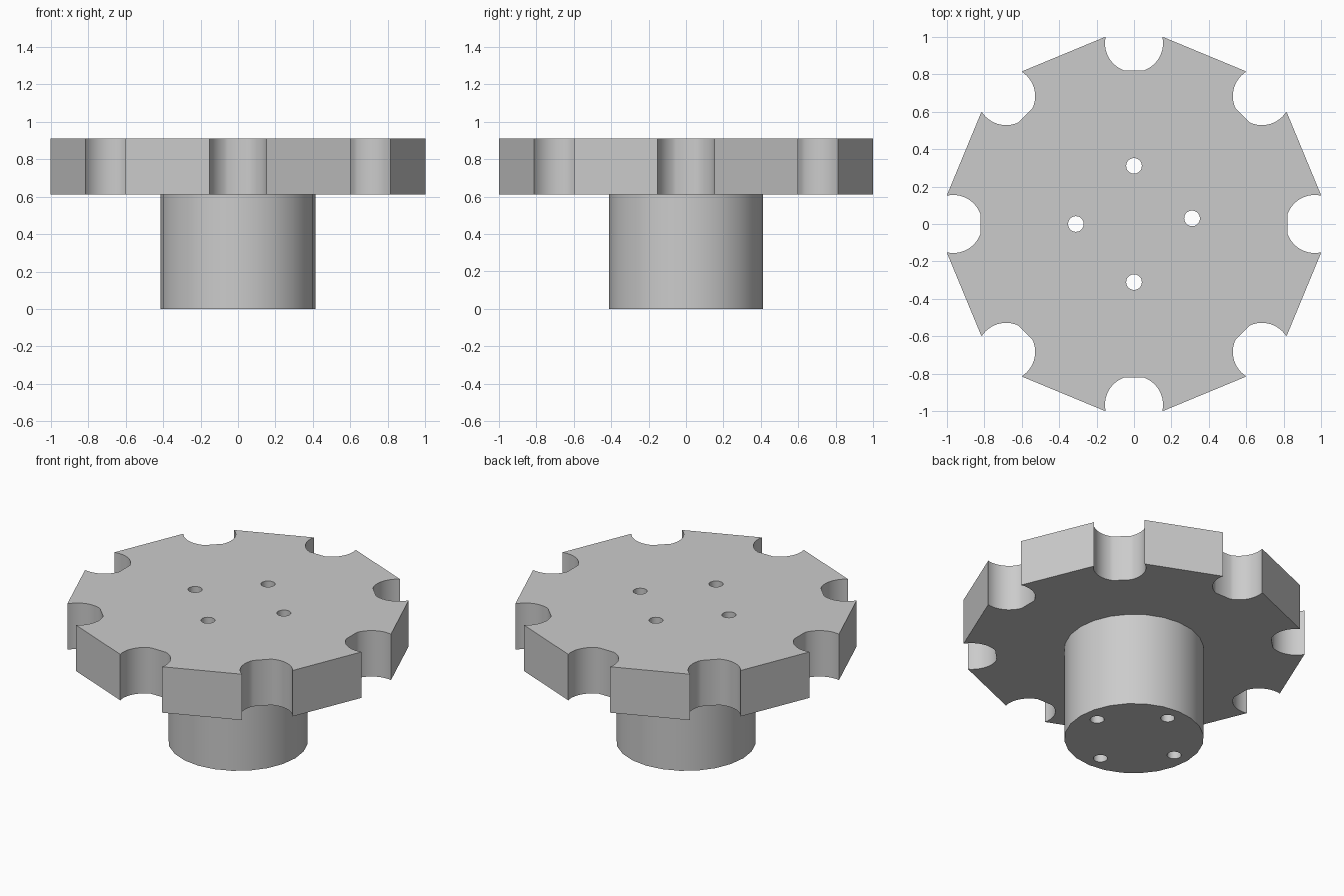
import bpy, bmesh, math
from mathutils import Matrix, Vector

if "Cube" in bpy.data.objects:
    bpy.data.objects.remove(bpy.data.objects["Cube"])

PLATE_BOTTOM, PLATE_TOP = 0.61, 0.91
COLUMN_RADIUS = 0.413
NOTCH_CENTRE, NOTCH_RADIUS, NOTCH_FLOOR = 0.965, 0.155, 0.82
OCTAGON_RADIUS = 1.062

grey = bpy.data.materials.new("plain grey")
grey.use_nodes = True
grey.diffuse_color = (0.6, 0.6, 0.6, 1)
grey.node_tree.nodes["Principled BSDF"].inputs["Base Color"].default_value = grey.diffuse_color


def prism(name, outline, bottom, top):
    """Extrude a flat outline into a solid."""
    bm = bmesh.new()
    face = bm.faces.new([bm.verts.new((x, y, bottom)) for x, y in outline])
    extruded = bmesh.ops.extrude_face_region(bm, geom=[face])["geom"]
    moved = [v for v in extruded if isinstance(v, bmesh.types.BMVert)]
    bmesh.ops.translate(bm, verts=moved, vec=(0, 0, top - bottom))
    bmesh.ops.recalc_face_normals(bm, faces=bm.faces)
    mesh = bpy.data.meshes.new(name)
    bm.to_mesh(mesh)
    bm.free()
    mesh.materials.append(grey)
    obj = bpy.data.objects.new(name, mesh)
    bpy.context.collection.objects.link(obj)
    return obj


def circle(radius, sides, cx=0, cy=0):
    return [(cx + radius * math.cos(math.tau * i / sides),
             cy + radius * math.sin(math.tau * i / sides)) for i in range(sides)]


def notch():
    """Scalloped corner with a flat floor, opening towards +x."""
    # Mouth: where the scallop circle meets the octagon edge
    slope = math.tan(math.pi / 8)
    x = NOTCH_CENTRE
    for _ in range(30):
        y = math.sqrt(NOTCH_RADIUS ** 2 - (x - NOTCH_CENTRE) ** 2)
        x = OCTAGON_RADIUS - y * slope
    start = math.atan2(y, x - NOTCH_CENTRE)
    end = math.acos((NOTCH_FLOOR - NOTCH_CENTRE) / NOTCH_RADIUS)
    steps = 12
    angles = [start + (end - start) * i / steps for i in range(steps + 1)]
    upper = [(NOTCH_CENTRE + NOTCH_RADIUS * math.cos(a),
              NOTCH_RADIUS * math.sin(a)) for a in angles]
    return [(px, -py) for px, py in upper] + upper[::-1]


# Octagonal plate with a scallop at each corner
outline = []
for corner in range(8):
    turn = Matrix.Rotation(corner * math.pi / 4, 2)
    outline += [tuple(turn @ Vector(p)) for p in notch()]
plate = prism("notched_plate", outline, PLATE_BOTTOM, PLATE_TOP)

# Round column underneath
column = prism("column", circle(COLUMN_RADIUS, 24), 0, PLATE_BOTTOM)

# Four bolt holes drilled right through
for i, (x, y) in enumerate([(0.31, 0.03), (0, 0.31), (-0.31, 0), (0, -0.31)]):
    drill = prism(f"bolt_hole_cutter_{i + 1}", circle(0.042, 20, x, y), -0.1, 1.1)
    drill.hide_render = True
    drill.hide_set(True)
    for part in (plate, column):
        cut = part.modifiers.new("bolt hole", 'BOOLEAN')
        cut.operation = 'DIFFERENCE'
        cut.solver = 'EXACT'
        cut.object = drill

# Apply the holes, then smooth the round walls and keep hard edges
for part in (plate, column):
    bpy.ops.object.select_all(action='DESELECT')
    part.select_set(True)
    bpy.context.view_layer.objects.active = part
    for name in [m.name for m in part.modifiers]:
        bpy.ops.object.modifier_apply(modifier=part.modifiers[0].name)
    bpy.ops.object.shade_smooth_by_angle(angle=math.radians(30))

# The cutters are no longer needed
for obj in [o for o in bpy.data.objects if o.name.startswith("bolt_hole_cutter")]:
    bpy.data.objects.remove(obj)
